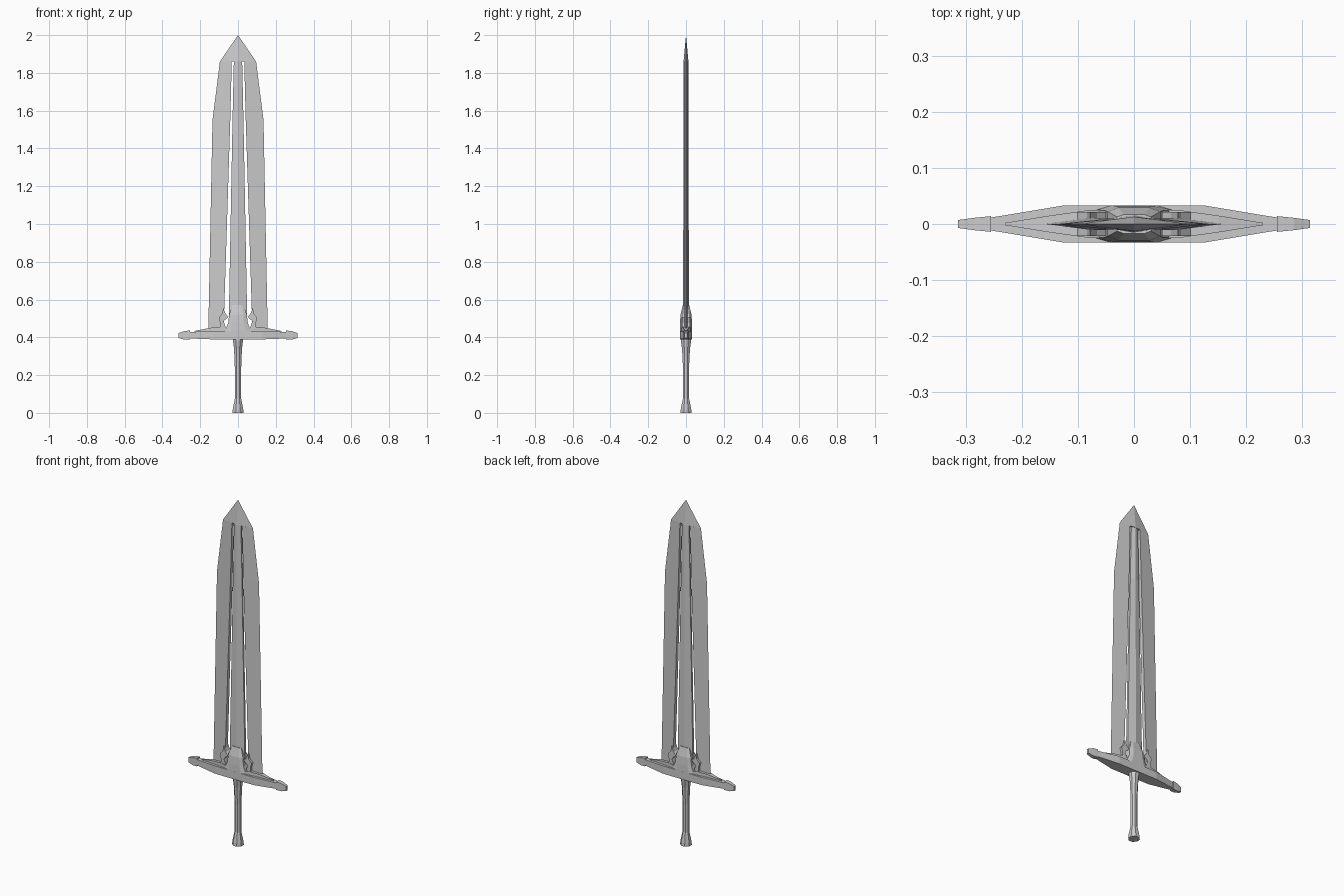
import bpy, bmesh, math

if "Cube" in bpy.data.objects:
    bpy.data.objects.remove(bpy.data.objects["Cube"])


def finish(name, bm, mirror=False):
    bmesh.ops.recalc_face_normals(bm, faces=bm.faces)
    me = bpy.data.meshes.new(name)
    bm.to_mesh(me)
    bm.free()
    ob = bpy.data.objects.new(name, me)
    bpy.context.collection.objects.link(ob)
    if mirror:
        m = ob.modifiers.new("mirror", 'MIRROR')
        m.use_mirror_merge = False
    return ob


def loft(name, rings, mirror=False):
    """Skin a list of equal-length point rings and cap both ends."""
    bm = bmesh.new()
    vs = [[bm.verts.new(p) for p in r] for r in rings]
    n = len(vs[0])
    for a, b in zip(vs, vs[1:]):
        for i in range(n):
            j = (i + 1) % n
            bm.faces.new((a[i], a[j], b[j], b[i]))
    bm.faces.new(vs[0])
    bm.faces.new(vs[-1])
    return finish(name, bm, mirror)


def octagon(rx, ry, z):
    k = math.pi / 4
    return [(rx * math.cos(i * k + k / 2) / math.cos(k / 2),
             ry * math.sin(i * k + k / 2) / math.cos(k / 2), z) for i in range(8)]


def block(hx, hy, z, c=0.4):
    """Rectangle ring with the corners cut along x."""
    i = hx * (1 - c)
    j = hy * 0.75
    return [(hx, -j, z), (hx, j, z), (i, hy, z), (-i, hy, z),
            (-hx, j, z), (-hx, -j, z), (-i, -hy, z), (i, -hy, z)]


# Outer blades, sharp outside and thick beside the slot: z, outer x, inner x, half thickness
loft("blade_edge", [[(xo, 0, z), (xi, t, z), (xi, -t, z)] for z, xo, xi, t in
     [(0.45, 0.157, 0.076, 0.011), (1.55, 0.135, 0.041, 0.010), (1.86, 0.096, 0.033, 0.009)]],
     mirror=True)

# Pointed tip
bm = bmesh.new()
base = [bm.verts.new(p) for p in
        [(0.096, 0, 1.86), (0, 0.013, 1.86), (-0.096, 0, 1.86), (0, -0.013, 1.86)]]
apex = bm.verts.new((0, 0, 2))
for i in range(4):
    bm.faces.new((base[i], base[(i + 1) % 4], apex))
bm.faces.new(base)
finish("blade_tip", bm)

# Central rib with a ridge down the middle
loft("blade_rib", [[(w, -e, z), (w, e, z), (0, r, z), (-w, e, z), (-w, -e, z), (0, -r, z)]
     for z, w, e, r in [(0.43, 0.050, 0.007, 0.016), (1.55, 0.029, 0.005, 0.013),
                        (1.865, 0.022, 0.005, 0.012)]])

# Crossguard bar: x, half depth, bottom z, top z
def bar(x, d, z0, z1):
    return [(x, -d, z0), (x, d, z0), (x, d, z1), (x, -d, z1)]

loft("guard_bar", [bar(x, d, z0, z1) for x, d, z0, z1 in
     [(-0.258, 0.011, 0.394, 0.428), (-0.125, 0.033, 0.389, 0.434),
      (0.125, 0.033, 0.389, 0.434), (0.258, 0.011, 0.394, 0.428)]])
loft("guard_end", [bar(x, d, z0, z1) for x, d, z0, z1 in
     [(0.255, 0.014, 0.389, 0.436), (0.285, 0.011, 0.388, 0.433),
      (0.314, 0.007, 0.396, 0.423)]], mirror=True)

# Raised wing above the guard, tapering outwards
loft("guard_wing", [bar(x, d, 0.428, z) for x, d, z in
     [(0.055, 0.026, 0.446), (0.085, 0.024, 0.456), (0.15, 0.015, 0.450),
      (0.23, 0.002, 0.434)]], mirror=True)

# Hooked claw at the root of each outer blade
claw = [(0.062, 0.445), (0.076, 0.485), (0.050, 0.510), (0.066, 0.525), (0.078, 0.556),
        (0.084, 0.525), (0.102, 0.505), (0.094, 0.475), (0.098, 0.445)]
loft("guard_claw", [[(x, y, z) for x, z in claw] for y in (-0.021, 0.021)], mirror=True)

# Central collar holding the rib
loft("guard_collar", [block(0.070, 0.033, 0.430), block(0.052, 0.032, 0.475),
                      block(0.047, 0.029, 0.520), block(0.030, 0.017, 0.570)])

# Eight-sided grip with flared pommel
loft("grip", [octagon(rx, ry, z) for rx, ry, z in
     [(0.029, 0.029, 0), (0.028, 0.028, 0.018), (0.019, 0.019, 0.065), (0.017, 0.016, 0.075),
      (0.017, 0.016, 0.24), (0.021, 0.021, 0.34), (0.026, 0.027, 0.38), (0.026, 0.027, 0.395)]])
